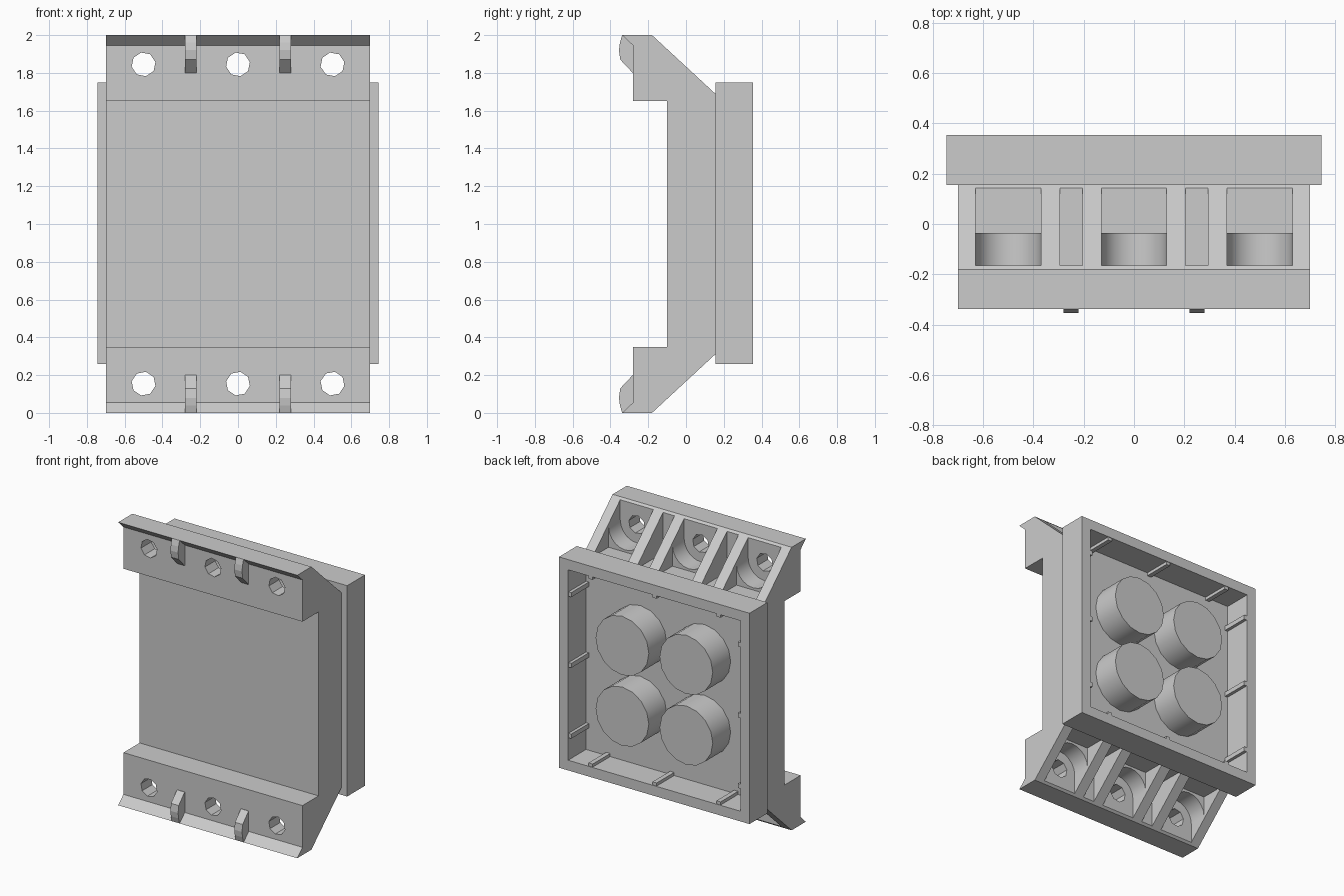
import bpy, bmesh, math

cube = bpy.data.objects.get("Cube")
if cube:
    bpy.data.objects.remove(cube, do_unlink=True)

grey = bpy.data.materials.new("light_grey_plastic")
grey.use_nodes = True
colour = (0.6, 0.6, 0.6, 1)
grey.diffuse_color = colour
for node in grey.node_tree.nodes:
    if node.type == 'BSDF_PRINCIPLED':
        node.inputs["Base Color"].default_value = colour


def prism(name, points, axis, start, end):
    """Extrude a profile: (y, z) points along x, or (x, z) points along y."""
    bm = bmesh.new()
    place = (lambda p: (start, p[0], p[1])) if axis == 'x' else (lambda p: (p[0], start, p[1]))
    face = bm.faces.new([bm.verts.new(place(p)) for p in points])
    grown = bmesh.ops.extrude_face_region(bm, geom=[face])
    shift = (end - start, 0, 0) if axis == 'x' else (0, end - start, 0)
    bmesh.ops.translate(bm, vec=shift,
                        verts=[v for v in grown["geom"] if isinstance(v, bmesh.types.BMVert)])
    bmesh.ops.recalc_face_normals(bm, faces=bm.faces)
    mesh = bpy.data.meshes.new(name)
    bm.to_mesh(mesh)
    bm.free()
    mesh.materials.append(grey)
    obj = bpy.data.objects.new(name, mesh)
    bpy.context.collection.objects.link(obj)
    return obj


def rect(a0, a1, b0, b1):
    return [(a0, b0), (a1, b0), (a1, b1), (a0, b1)]


def arc(cx, cz, r, n, first=0.0, sweep=math.tau):
    return [(cx + r * math.cos(first + sweep * i / n),
             cz + r * math.sin(first + sweep * i / n)) for i in range(n)]


def flip(points):
    """Mirror a profile about the middle height."""
    return [(a, 2 - b) for a, b in points]


def activate(obj):
    bpy.ops.object.select_all(action='DESELECT')
    obj.select_set(True)
    bpy.context.view_layer.objects.active = obj


def cut(target, cutter):
    mod = target.modifiers.new("cut", 'BOOLEAN')
    mod.operation = 'DIFFERENCE'
    mod.solver = 'EXACT'
    mod.object = cutter
    cutter.hide_render = True
    activate(target)
    bpy.ops.object.modifier_apply(modifier=mod.name)
    bpy.data.objects.remove(cutter, do_unlink=True)


def smooth(obj):
    activate(obj)
    bpy.ops.object.shade_smooth_by_angle(angle=math.radians(30))


# Main body: one side profile with sloped backs and hooked front flanges
upper = [(-0.10, 1.65), (-0.28, 1.65), (-0.28, 1.945), (-0.338, 2.0),
         (-0.18, 2.0), (0.155, 1.69)]
body = prism("main_body", upper + flip(upper)[::-1], 'x', -0.70, 0.70)

# Screw bays and narrow slots, cut into both sloped ends
HOLE_Z = 1.845
for end in (lambda p: p, flip):
    for x in (-0.5, 0, 0.5):
        pocket = rect(x - 0.13, x + 0.13, 1.70, 2.1)
        cut(body, prism("bay_cutter", end(pocket), 'y', -0.035, 0.145))
        cradle = arc(x, HOLE_Z, 0.13, 10, math.pi, math.pi)
        cradle += [(x + 0.13, HOLE_Z), (x + 0.13, 2.1), (x - 0.13, 2.1)]
        cut(body, prism("cradle_cutter", end(cradle), 'y', -0.165, 0.0))
        cut(body, prism("hole_cutter", end(arc(x, HOLE_Z, 0.064, 8, 0.2)), 'y', -0.4, -0.1))
    for x in (-0.25, 0.25):
        slot = rect(x - 0.045, x + 0.045, 1.70, 2.1)
        cut(body, prism("slot_cutter", end(slot), 'y', -0.165, 0.145))
smooth(body)

# Small gusset tabs under the flange hooks
tab = [(-0.27, 1.80), (-0.282, 1.80), (-0.348, 1.87), (-0.355, 1.92),
       (-0.350, 1.96), (-0.338, 2.0), (-0.27, 2.0)]
for label, end in (("upper", lambda p: p), ("lower", flip)):
    for side, x in (("right", -0.25), ("left", 0.25)):
        prism(f"{label}_{side}_tab", end(tab), 'x', x - 0.03, x + 0.03)

# Rear frame: four walls round an open recess
W, Z0, Z1, T = 0.745, 0.26, 1.75, 0.072
Y0, Y1 = 0.155, 0.355
prism("frame_bottom", rect(-W, W, Z0, Z0 + T), 'y', Y0, Y1)
prism("frame_top", rect(-W, W, Z1 - T, Z1), 'y', Y0, Y1)
for side, s in (("right", -1), ("left", 1)):
    prism(f"frame_{side}", rect(s * W, s * (W - T), Z0 + T, Z1 - T), 'y', Y0, Y1)

# Thin ribs on the inside of the frame walls
MID = (Z0 + Z1) / 2
R, D = 0.016, 0.022
for c in (-0.5, 0, 0.5):
    for s in (-1, 1):
        inner = s * (W - T)
        prism("side_rib", rect(inner, inner - s * D, MID + c - R, MID + c + R), 'y', Y0, Y1 - 0.004)
        prism("end_rib", rect(c - R, c + R, MID + inner, MID + inner - s * D), 'y', Y0, Y1 - 0.004)

# Four round posts in the recess
for x in (-0.25, 0.25):
    for z in (-0.25, 0.25):
        smooth(prism("post", arc(x, MID + z, 0.208, 16), 'y', Y0 - 0.01, Y1))
